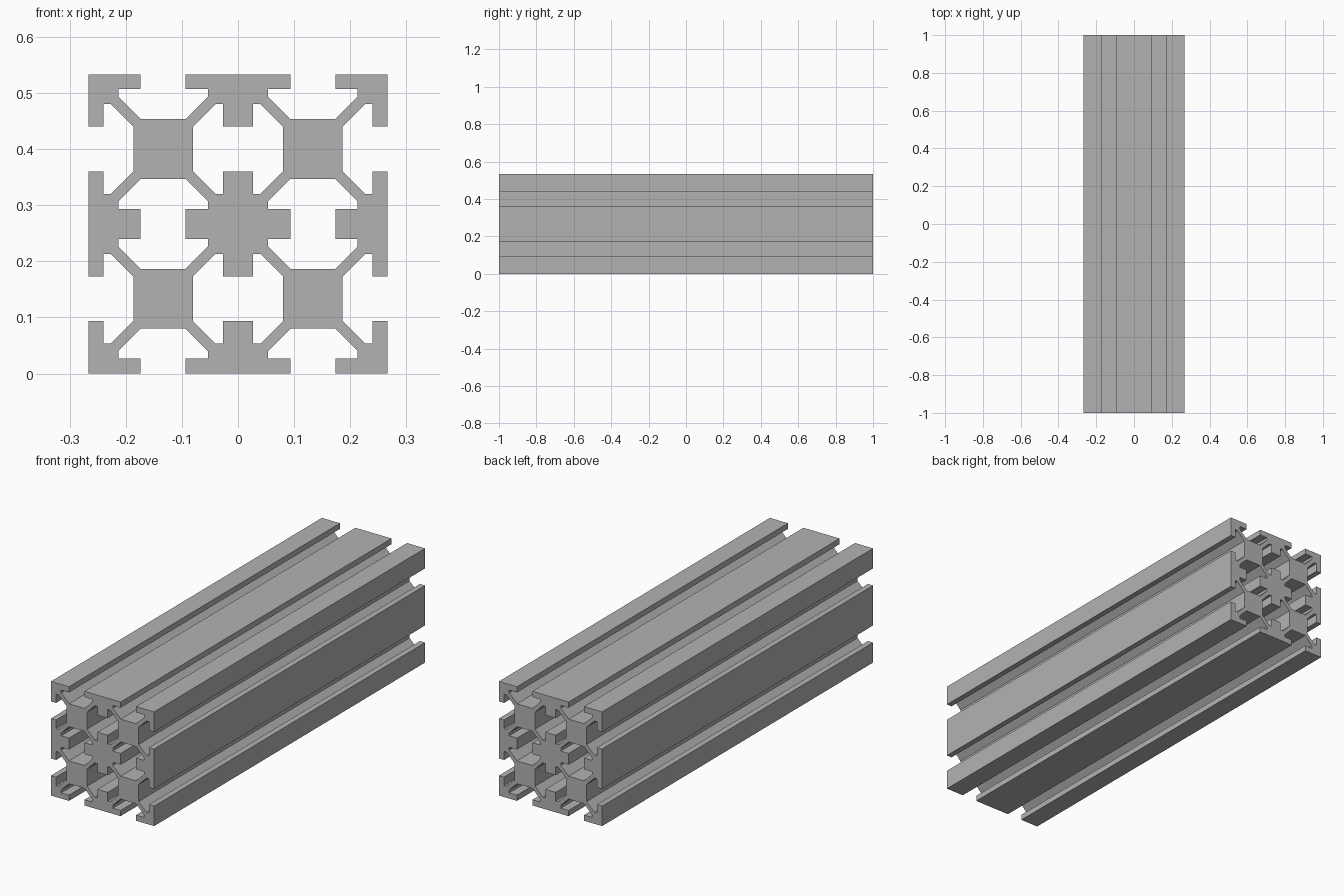
import bpy
import bmesh
from mathutils import Vector

cube = bpy.data.objects.get("Cube")
if cube:
    bpy.data.objects.remove(cube, do_unlink=True)

UNIT = 2 / 300      # profile grid step
HALF_CELL = 20      # half width of one slotted cell, in grid steps
LENGTH = 2.0

# Aluminium material
aluminium = bpy.data.materials.new("aluminium_grey")
aluminium.use_nodes = True
grey = (0.45, 0.45, 0.45, 1)
aluminium.diffuse_color = grey
aluminium.node_tree.nodes["Principled BSDF"].inputs["Base Color"].default_value = grey

# One corner of a cell: core, diagonal web, undercut lip and outer corner
half_corner = [(8, 6), (14, 12), (16, 12), (16, 6), (20, 6)]
corner = half_corner + [(20, 20)] + [(v, u) for u, v in reversed(half_corner)]


def cell_outline():
    """Turn the corner through four quarters to make a closed outline."""
    points = []
    for quarter in range(4):
        for u, v in corner:
            for _ in range(quarter):
                u, v = -v, u
            points.append((u, v))
    return points


# Four cells joined into one cross-section
bm = bmesh.new()
for cx in (-HALF_CELL, HALF_CELL):
    for cz in (HALF_CELL, 3 * HALF_CELL):
        bm.faces.new([
            bm.verts.new(((cx + u) * UNIT, -LENGTH / 2, (cz + v) * UNIT))
            for u, v in cell_outline()
        ])
bmesh.ops.remove_doubles(bm, verts=bm.verts[:], dist=0.0001)

# Extrude along the bar, keeping the front end closed
front = bm.faces[:]
result = bmesh.ops.extrude_face_region(bm, geom=front, use_keep_orig=True)
moved = [g for g in result["geom"] if isinstance(g, bmesh.types.BMVert)]
bmesh.ops.translate(bm, verts=moved, vec=Vector((0, LENGTH, 0)))

# Merge flat side walls where two cells meet
bm.normal_update()
seams = [
    e for e in bm.edges
    if len(e.link_faces) == 2
    and abs(e.verts[0].co.y - e.verts[1].co.y) > 1
    and abs(e.link_faces[0].normal.dot(e.link_faces[1].normal)) > 0.999
]
bmesh.ops.dissolve_edges(bm, edges=seams, use_verts=False)
bmesh.ops.recalc_face_normals(bm, faces=bm.faces[:])

mesh = bpy.data.meshes.new("slotted_bar")
bm.to_mesh(mesh)
bm.free()
mesh.materials.append(aluminium)
bar = bpy.data.objects.new("slotted_bar", mesh)
bpy.context.collection.objects.link(bar)
